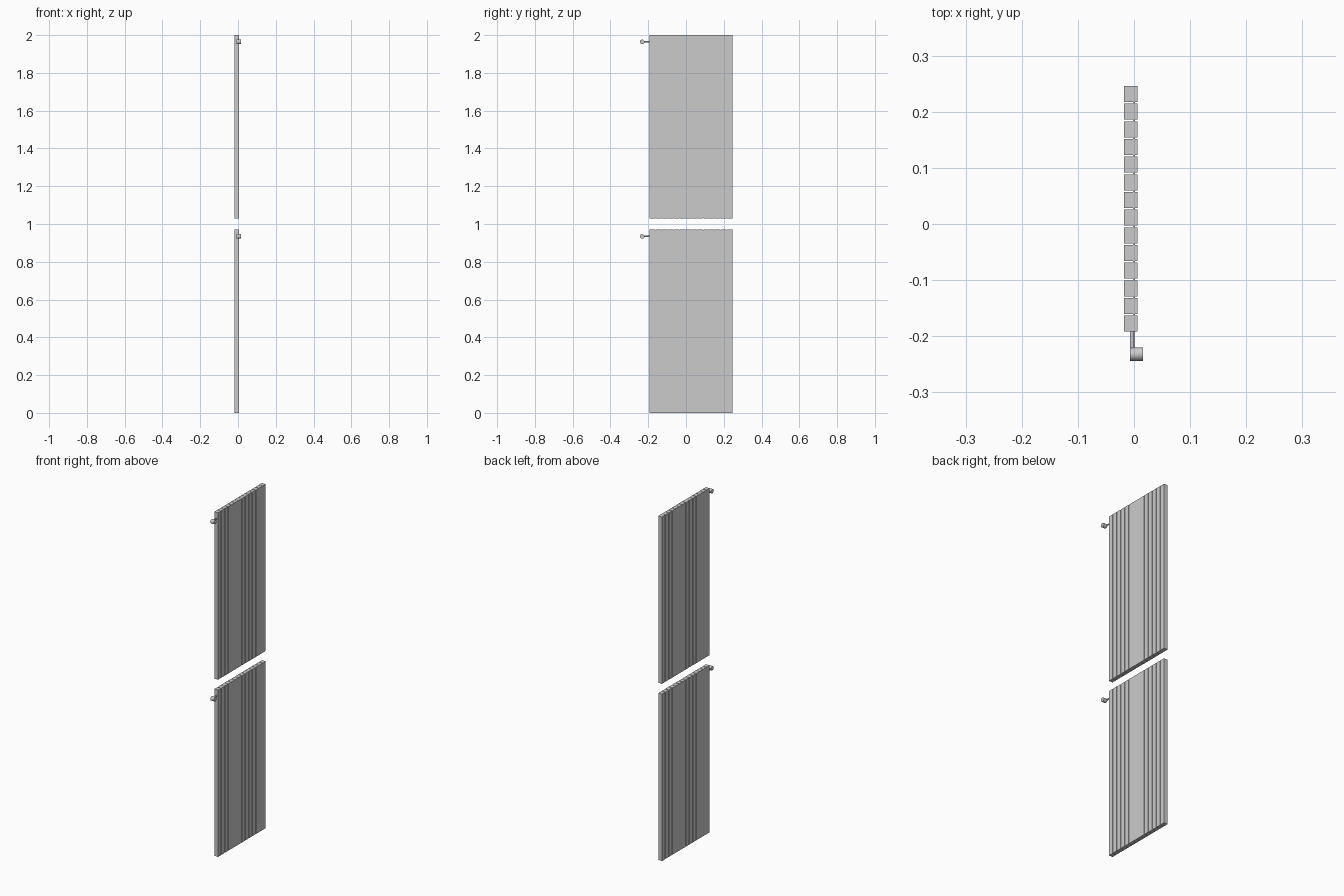
import bpy
from math import pi

if "Cube" in bpy.data.objects:
    bpy.data.objects.remove(bpy.data.objects["Cube"])

PITCH, SLAT_W = 0.0315, 0.0285
X0, X1 = -0.018, 0.006
Y0 = -0.192
HEIGHT = 0.97


def box(name, x, y, z):
    bpy.ops.mesh.primitive_cube_add(
        size=1, location=[(a + b) / 2 for a, b in (x, y, z)])
    o = bpy.context.object
    o.name = name
    o.scale = [b - a for a, b in (x, y, z)]
    bpy.ops.object.transform_apply(location=False, rotation=False, scale=True)
    return o


def rod(name, radius, length, loc, rot, sides):
    bpy.ops.mesh.primitive_cylinder_add(
        vertices=sides, radius=radius, depth=length, location=loc, rotation=rot)
    o = bpy.context.object
    o.name = name
    bpy.ops.object.shade_smooth_by_angle()
    return o


for label, z in (("lower", 0.0), ("upper", 2.0 - HEIGHT)):
    # row of upright slats
    for i in range(14):
        y = Y0 + i * PITCH
        box(f"{label}_slat_{i + 1}", (X0, X1), (y, y + SLAT_W), (z, z + HEIGHT))
    # thin web joining the slats
    box(f"{label}_web", (-0.002, 0.002), (Y0 + 0.015, 0.232),
        (z + 0.0005, z + HEIGHT - 0.0005))
    # side pipe and round valve knob
    zv = z + 0.934
    rod(f"{label}_pipe", 0.004, 0.042, (-0.0035, -0.207, zv), (pi / 2, 0, 0), 16)
    rod(f"{label}_knob", 0.012, 0.023, (0.0045, -0.232, zv), (0, pi / 2, 0), 32)
